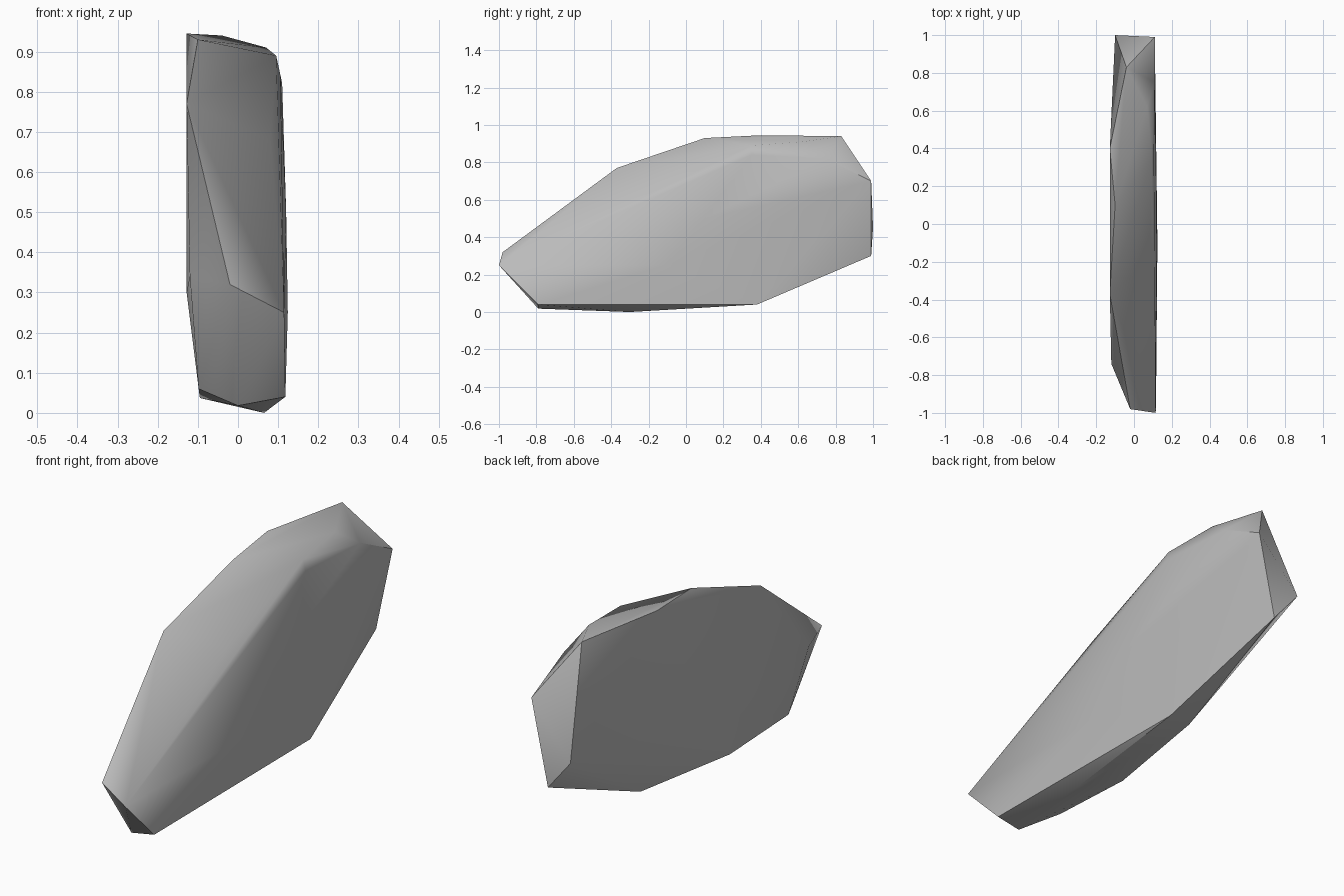
import bpy
import bmesh
import math

# Remove the default object if present
default = bpy.data.objects.get("Cube")
if default:
    bpy.data.objects.remove(default, do_unlink=True)


def make_material(name, color):
    material = bpy.data.materials.new(name)
    material.use_nodes = True
    material.diffuse_color = color
    material.node_tree.nodes["Principled BSDF"].inputs["Base Color"].default_value = color
    return material


def make_hull(name, corners, material):
    """Wrap a faceted convex skin around the given corner points."""
    mesh = bpy.data.meshes.new(name)
    bm = bmesh.new()
    for corner in corners:
        bm.verts.new(corner)
    result = bmesh.ops.convex_hull(bm, input=bm.verts)
    unused = [v for v in result["geom_interior"] if isinstance(v, bmesh.types.BMVert)]
    bmesh.ops.delete(bm, geom=unused, context="VERTS")
    bmesh.ops.recalc_face_normals(bm, faces=bm.faces)
    bm.to_mesh(mesh)
    bm.free()
    mesh.materials.append(material)
    obj = bpy.data.objects.new(name, mesh)
    bpy.context.scene.collection.objects.link(obj)
    return obj


# Low pointed end
front_tip = [(.115, -1, .25), (-.02, -.98, .32), (-.12, -.74, .34)]

# Underside, from front to back
underside = [(0, -.79, .018), (.118, -.79, .04), (-.098, -.62, .06),
             (-.095, -.19, .037), (.065, -.3, 0), (.11, .38, .04),
             (-.015, .36, .05)]

# Blunt raised end
back_end = [(.024, .99, .3), (-.1, 1, .45), (.11, .99, .7)]

# Upper edge on the right-hand face and the crown
crown = [(-.128, -.37, .77), (-.1, .1, .93), (-.128, .4, .945),
         (-.04, .83, .94), (.07, .62, .91), (.095, .35, .89)]

# Softened ridge and gentle bulges of the broad faces
ridge = [(.08, -.19, .68), (.106, -.1, .65), (.106, .35, .84), (.11, .75, .82)]
bulges = [(-.128, 0, .3), (.124, -.1, .25), (.12, .1, .5)]

stone_grey = make_material("stone grey", (.5, .5, .5, 1))
stone = make_hull("stone_slab", front_tip + underside + back_end + crown + ridge + bulges,
                  stone_grey)

# Smooth the shallow facets while keeping hard chips sharp
bpy.ops.object.select_all(action="DESELECT")
stone.select_set(True)
bpy.context.view_layer.objects.active = stone
bpy.ops.object.shade_smooth_by_angle(angle=math.radians(38))
